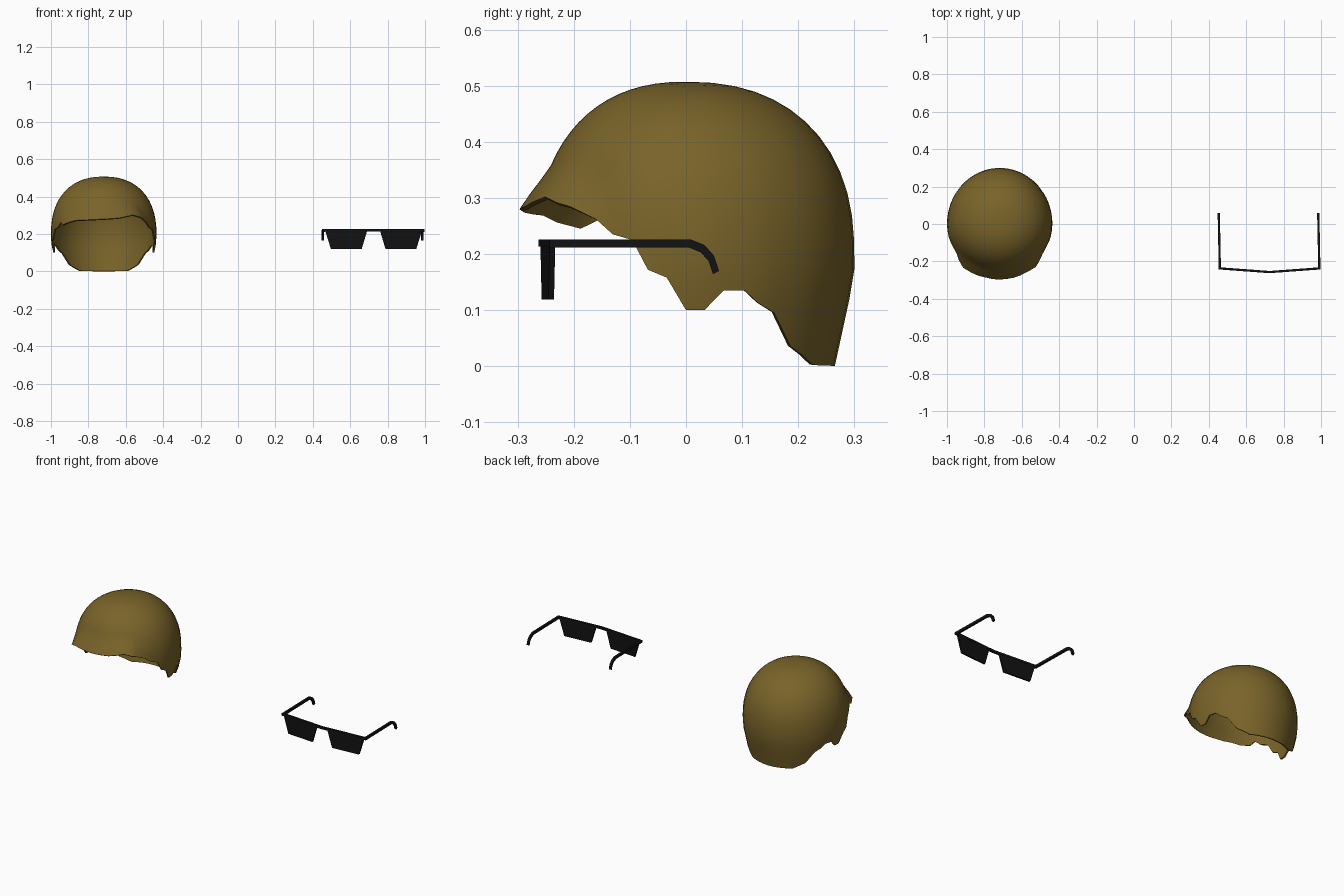
import bpy, math

if "Cube" in bpy.data.objects:
    bpy.data.objects.remove(bpy.data.objects["Cube"])

def material(name, color):
    m = bpy.data.materials.new(name)
    m.diffuse_color = color
    m.use_nodes = True
    m.node_tree.nodes["Principled BSDF"].inputs["Base Color"].default_value = m.diffuse_color
    return m

BROWN = material("brown_hair", (0.19, 0.125, 0.022, 1))
BLACK = material("black_plastic", (0.006, 0.006, 0.006, 1))

def make(name, verts, faces, mat):
    me = bpy.data.meshes.new(name)
    me.from_pydata(verts, [], faces)
    me.materials.append(mat)
    ob = bpy.data.objects.new(name, me)
    bpy.context.collection.objects.link(ob)
    bpy.ops.object.select_all(action='DESELECT')
    ob.select_set(True)
    bpy.context.view_layer.objects.active = ob
    bpy.ops.object.mode_set(mode='EDIT')
    bpy.ops.mesh.select_all(action='SELECT')
    bpy.ops.mesh.normals_make_consistent(inside=False)
    bpy.ops.object.mode_set(mode='OBJECT')
    return ob

def lerp_table(table, a):
    for (a0, z0), (a1, z1) in zip(table, table[1:]):
        if a <= a1:
            return z0 + (z1 - z0) * (a - a0) / (a1 - a0)
    return table[-1][1]

# Hair: ragged hairline height by angle from the front, one table per side
SIDE = [(55, .262), (62, .235), (70, .225), (76, .172), (83, .158), (90, .10), (97, .10),
        (104, .135), (112, .135), (118, .112), (125, .095), (135, .035), (150, .002), (180, 0)]
LEFT = [(0, .28), (30, .273), (49, .248)] + SIDE
RIGHT = [(0, .28), (15, .285), (32, .302), (45, .285)] + SIDE
HAIR_X, TOP, MID, ROWS = -.718, .507, .2, 16

def hair_radius(a, z, rim):
    c, s = math.cos(math.radians(a)), math.sin(math.radians(a))
    ry = .268 if c > 0 else .300
    r = 1 / math.hypot(c / ry, s / .282)
    if z > MID:
        r *= max(0, 1 - ((z - MID) / (TOP - MID)) ** 2.3) ** (1 / 2.3)
    elif z < .16:
        r *= 1 - .116 * (.16 - z) / .16
    # fringe flares out above the forehead
    w = min(1, max(0, (58 - a) / 18))
    return r + .034 * w * max(0, 1 - (z - rim) / .07)

def side_angles(table):
    extra = [7, 22, 40, 142, 157, 165, 172]
    return sorted({a for a, _ in table} | set(extra))

columns = [(a, 1, RIGHT) for a in side_angles(RIGHT)]
columns += [(a, -1, LEFT) for a in reversed(side_angles(LEFT)) if 0 < a < 180]
verts, faces = [(HAIR_X, .005, TOP)], []
n = len(columns)
for i in range(1, ROWS + 1):
    u = i / ROWS
    for a, sign, table in columns:
        rim = lerp_table(table, a)
        z = rim + (TOP - rim) * (1 - u * u)
        r = hair_radius(a, z, rim)
        t = math.radians(a)
        verts.append((HAIR_X + sign * r * math.sin(t), -r * math.cos(t), z))
for j in range(n):
    k = (j + 1) % n
    faces.append((0, 1 + j, 1 + k))
    for i in range(ROWS - 1):
        b = 1 + i * n
        faces.append((b + j, b + n + j, b + n + k, b + k))
hair = make("hair", verts, faces, BROWN)
thick = hair.modifiers.new("thickness", 'SOLIDIFY')
thick.thickness = .008
thick.offset = -1 if hair.data.polygons[0].normal.z > 0 else 1
bpy.ops.object.modifier_apply(modifier=thick.name)
bpy.ops.object.shade_smooth_by_angle(angle=math.radians(50))

# Sunglasses: every part is a prism between two matching outlines
def prism(name, ring_a, ring_b):
    n = len(ring_a)
    faces = [tuple(range(n)), tuple(range(n, 2 * n))]
    faces += [(i, (i + 1) % n, n + (i + 1) % n, n + i) for i in range(n)]
    return make(name, ring_a + ring_b, faces, BLACK)

GX, HALF = .725, .272

def front_y(dx):
    return -.257 + .020 * abs(dx) / HALF

# Brow bar, bent at the middle
plan = [(-HALF, -.006), (0, -.006), (HALF, -.006), (HALF, .006), (0, .006), (-HALF, .006)]
prism("brow_bar", *[[(GX + x, front_y(x) + o, z) for x, o in plan] for z in (.213, .226)])

# Temple arms with hooked ends
top = [(-.243, .226), (.008, .226), (.033, .216), (.050, .197), (.059, .170)]
low = [(.048, .164), (.040, .188), (.026, .203), (.004, .212), (-.243, .212)]

for sign, side in ((-1, "left"), (1, "right")):
    outline = [(.035, .215), (.258, .215), (.228, .119), (.064, .119)]
    prism(side + "_lens", *[[(GX + sign * x, front_y(x) + o, z) for x, z in outline]
                            for o in (-.005, .005)])
    prism(side + "_temple", *[[(GX + sign * .266 + o - .02 * (y + .24), y, z) for y, z in top + low]
                              for o in (-.006, .006)])
